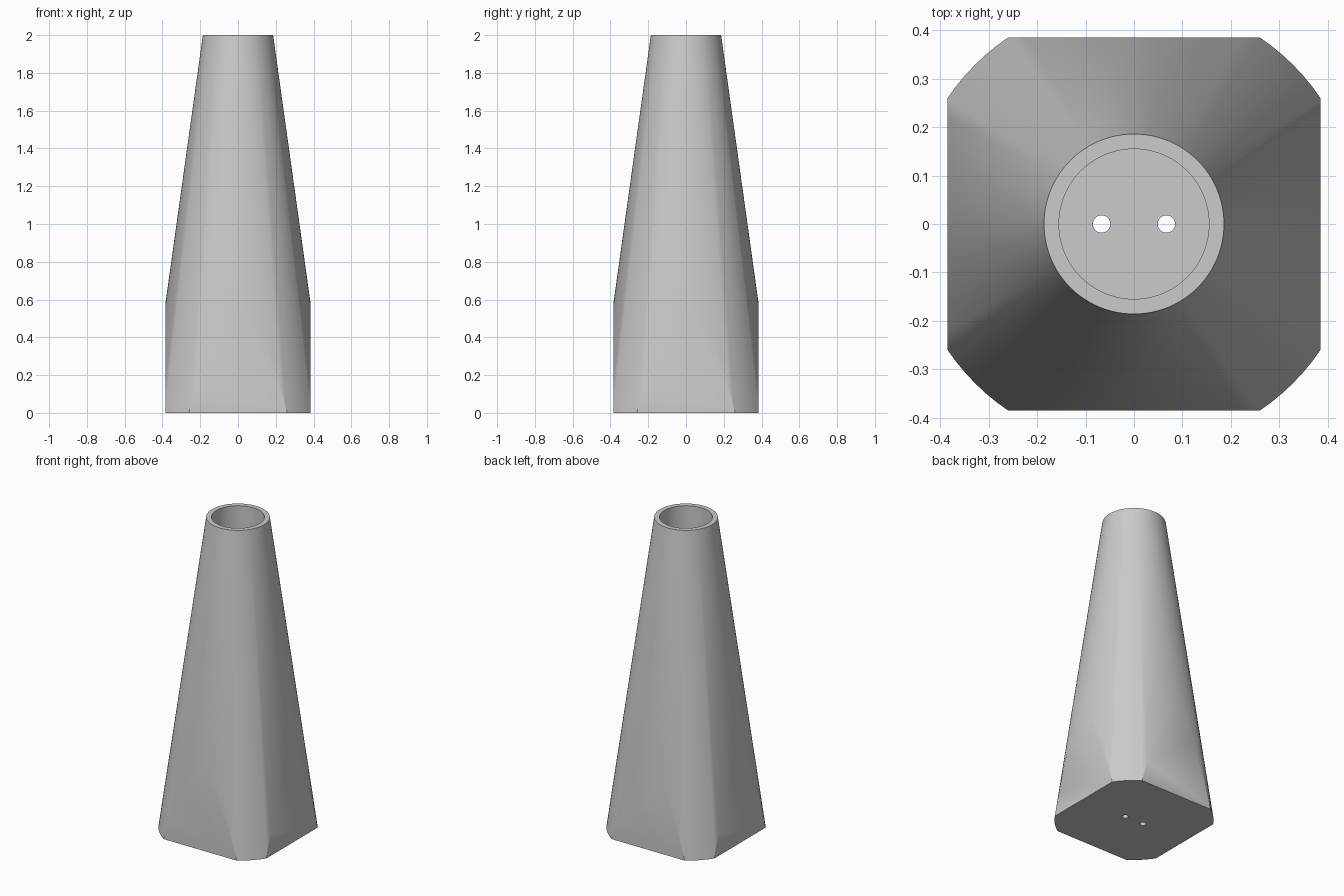
import bpy
import math

default = bpy.data.objects.get("Cube")
if default:
    bpy.data.objects.remove(default, do_unlink=True)

HEIGHT, BASE_R, TOP_R = 2.0, 0.465, 0.186
HALF_WIDTH = 0.385
BORE_R, FLOOR_Z = 0.155, 0.06
HOLE_R, HOLE_X = 0.018, 0.067

# Material
grey = bpy.data.materials.new("plain grey")
grey.use_nodes = True
grey.diffuse_color = (0.6, 0.6, 0.6, 1)
grey.node_tree.nodes["Principled BSDF"].inputs["Base Color"].default_value = (0.6, 0.6, 0.6, 1)


def cone(name, r1, r2, z1, z2, x=0, sides=96):
    """Upright cone or cylinder between two heights."""
    bpy.ops.mesh.primitive_cone_add(vertices=sides, radius1=r1, radius2=r2,
                                    depth=z2 - z1, location=(x, 0, (z1 + z2) / 2))
    obj = bpy.context.object
    obj.name = name
    return obj


def cut(target, cutter, operation):
    """Apply a boolean and discard its cutter."""
    cutter.hide_render = True
    mod = target.modifiers.new(cutter.name, 'BOOLEAN')
    mod.operation = operation
    mod.solver = 'EXACT'
    mod.object = cutter
    bpy.context.view_layer.objects.active = target
    bpy.ops.object.modifier_apply(modifier=mod.name)
    bpy.data.objects.remove(cutter, do_unlink=True)


# Tapered body
body = cone("tapered_body", BASE_R, TOP_R, 0, HEIGHT)
body.data.materials.append(grey)

# Four flat sides around the foot
bpy.ops.mesh.primitive_cube_add(size=1, location=(0, 0, HEIGHT / 2))
box = bpy.context.object
box.name = "side_trimmer"
box.scale = (2 * HALF_WIDTH, 2 * HALF_WIDTH, HEIGHT + 1)
cut(body, box, 'INTERSECT')

# Open bore from the top
cut(body, cone("bore_cutter", BORE_R, BORE_R, FLOOR_Z, HEIGHT + 0.2), 'DIFFERENCE')

# Two small holes through the floor
for side in (-1, 1):
    cut(body, cone("hole_cutter", HOLE_R, HOLE_R, -0.1, FLOOR_Z + 0.1,
                   side * HOLE_X, 32), 'DIFFERENCE')

# Smooth shading with crisp rims
bpy.ops.object.select_all(action='DESELECT')
body.select_set(True)
bpy.context.view_layer.objects.active = body
bpy.ops.object.shade_smooth_by_angle(angle=math.radians(30))
